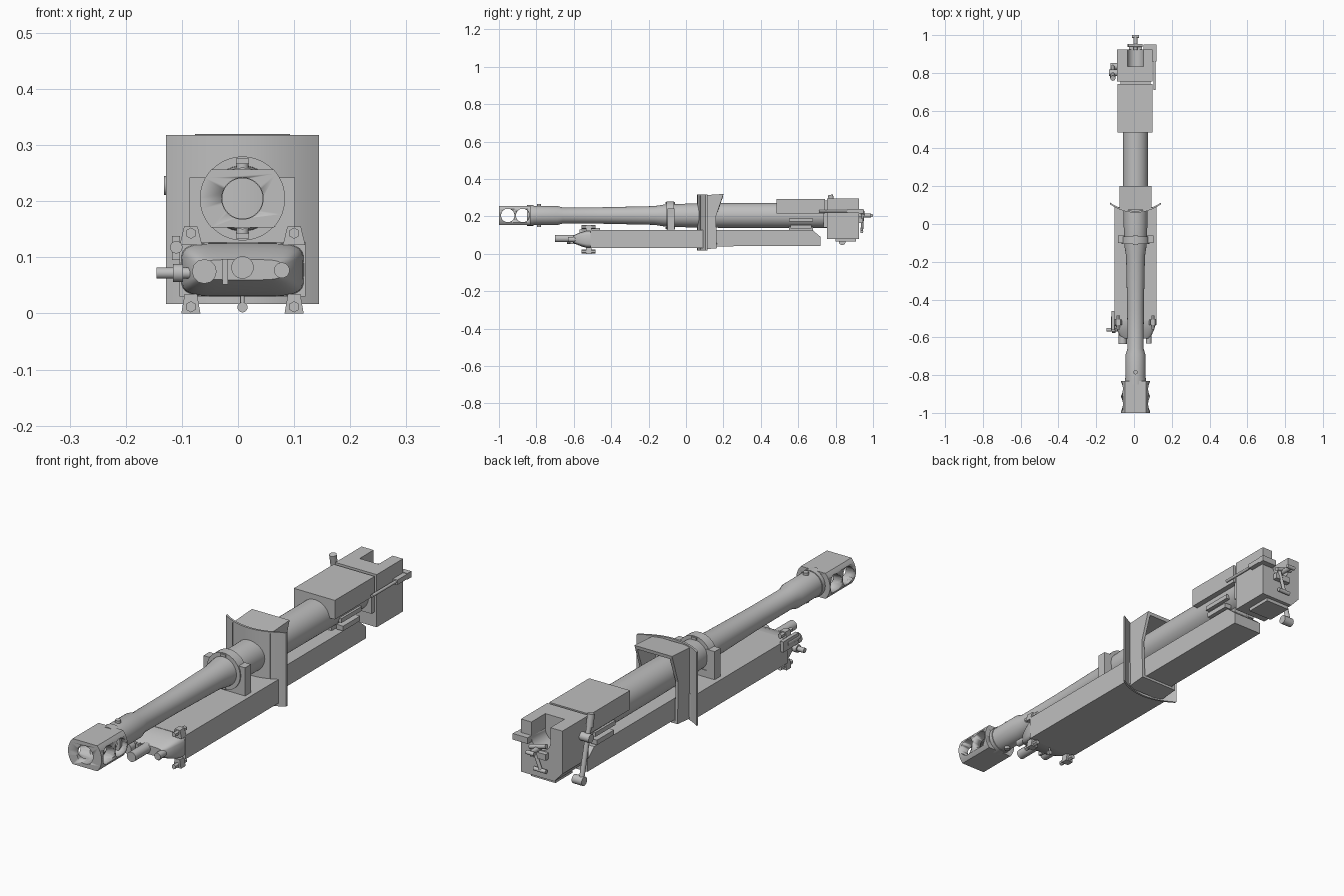
import bpy, bmesh, math
from mathutils import Vector, Matrix

if "Cube" in bpy.data.objects:
    bpy.data.objects.remove(bpy.data.objects["Cube"])

CX, CZ = 0.008, 0.205          # bore axis
grey = bpy.data.materials.new("gun_grey")
grey.diffuse_color = (0.52, 0.52, 0.52, 1)
grey.use_nodes = True
grey.node_tree.nodes["Principled BSDF"].inputs["Base Color"].default_value = grey.diffuse_color


def finish(bm, name, smooth=False):
    bmesh.ops.recalc_face_normals(bm, faces=bm.faces[:])
    me = bpy.data.meshes.new(name)
    bm.to_mesh(me)
    bm.free()
    ob = bpy.data.objects.new(name, me)
    bpy.context.collection.objects.link(ob)
    me.materials.append(grey)
    if smooth:
        bpy.ops.object.select_all(action='DESELECT')
        ob.select_set(True)
        bpy.context.view_layer.objects.active = ob
        bpy.ops.object.shade_smooth_by_angle(angle=math.radians(35))
    return ob


def box(name, x0, x1, y0, y1, z0, z1):
    return prism(name, [(x0, z0), (x1, z0), (x1, z1), (x0, z1)], y0, y1, 'Y')


def prism(name, pts, a, b, axis, smooth=False):
    """Extrude a 2D outline: X takes (y,z), Y takes (x,z), Z takes (x,y)."""
    put = {'X': lambda p, t: (t, p[0], p[1]), 'Y': lambda p, t: (p[0], t, p[1]),
           'Z': lambda p, t: (p[0], p[1], t)}[axis]
    bm = bmesh.new()
    va = [bm.verts.new(put(p, a)) for p in pts]
    vb = [bm.verts.new(put(p, b)) for p in pts]
    n = len(pts)
    bm.faces.new(va)
    bm.faces.new(vb[::-1])
    for i in range(n):
        bm.faces.new((va[i], va[(i + 1) % n], vb[(i + 1) % n], vb[i]))
    return finish(bm, name, smooth)


def rod(name, p, q, r, sides=20):
    p, q = Vector(p), Vector(q)
    d = q - p
    bm = bmesh.new()
    bmesh.ops.create_cone(bm, cap_ends=True, segments=sides, radius1=r, radius2=r, depth=d.length,
                          matrix=Matrix.Translation((p + q) / 2) @ d.to_track_quat('Z', 'Y').to_matrix().to_4x4())
    return finish(bm, name, True)


def lathe(name, prof, closed=False, x=CX, z=CZ, n=40):
    """Revolve (y, radius) points about a lengthwise axis."""
    bm = bmesh.new()
    rings = [[bm.verts.new((x + r * math.cos(k * math.tau / n), y, z + r * math.sin(k * math.tau / n)))
              for k in range(n)] for y, r in prof]
    pairs = list(zip(rings, rings[1:]))
    if closed:
        pairs.append((rings[-1], rings[0]))
    else:
        bm.faces.new(rings[0])
        bm.faces.new(rings[-1])
    for a, b in pairs:
        for k in range(n):
            bm.faces.new((a[k], a[(k + 1) % n], b[(k + 1) % n], b[k]))
    return finish(bm, name, True)


def cut(ob, cutter):
    cutter.hide_render = True
    cutter.hide_set(True)
    m = ob.modifiers.new("cut", 'BOOLEAN')
    m.operation, m.solver, m.object = 'DIFFERENCE', 'EXACT', cutter
    bpy.context.view_layer.update()
    me = bpy.data.meshes.new_from_object(ob.evaluated_get(bpy.context.evaluated_depsgraph_get()))
    ob.modifiers.clear()
    ob.data = me
    bpy.data.objects.remove(cutter)


# Barrel with a hollow bore
lathe("barrel", [(-0.84, 0.036), (-0.84, 0.052), (-0.69, 0.052), (-0.66, 0.043), (-0.45, 0.044),
                 (-0.17, 0.050), (-0.12, 0.058), (0.0, 0.063), (0.2, 0.066), (0.76, 0.068), (0.76, 0.036)], True)
lathe("barrel_collar", [(-0.105, 0.05), (-0.105, 0.075), (-0.065, 0.075), (-0.065, 0.05)], True)
lathe("muzzle_ring", [(-0.85, 0.04), (-0.85, 0.055), (-0.815, 0.055), (-0.815, 0.04)], True)
for s in (-1, 1):
    rod("barrel_pin", (CX, -0.785, CZ + s * 0.045), (CX, -0.785, CZ + s * 0.062), 0.011)
    box("collar_key", CX - 0.012, CX + 0.012, -0.11, -0.06, CZ + s * 0.066 - 0.005, CZ + s * 0.066 + 0.005)

# Muzzle brake: flat top and bottom, round cheeks, two cross ports
a = math.asin(0.052 / 0.076)
cheek = [-a + 2 * a * i / 12 for i in range(13)]
outline = [(CX + s * 0.076 * math.cos(t), CZ + s * 0.076 * math.sin(t)) for s in (1, -1) for t in cheek]
brake = prism("muzzle_brake", outline, -1.0, -0.832, 'Y', True)
cut(brake, rod("bore_cutter", (CX, -1.1, CZ), (CX, -0.8, CZ), 0.037, 40))
for y in (-0.953, -0.873):
    cut(brake, rod("port_cutter", (-0.2, y, CZ), (0.2, y, CZ), 0.036, 32))

# Yoke clamped on the collar
for s in (-1, 1):
    x0, x1 = sorted((CX + s * 0.058, CX + s * 0.094))
    box("yoke_arm", x0, x1, -0.1, -0.062, 0.125, 0.242)
box("yoke_base", CX - 0.075, CX + 0.075, -0.1, -0.062, 0.12, 0.155)

# Front recoil trough with narrower rear trough
box("front_trough", CX - 0.112, CX + 0.112, -0.51, 0.09, 0.03, 0.127)
prism("rear_trough", [(0.08, 0.04), (0.72, 0.042), (0.72, 0.09), (0.675, 0.128), (0.08, 0.128)],
      CX - 0.066, CX + 0.066, 'X')
box("rear_guide", CX - 0.03, CX + 0.03, 0.55, 0.68, 0.12, 0.17)
for s in (-1, 1):
    x0, x1 = sorted((CX + s * 0.045, CX + s * 0.075))
    box("guide_rail", x0, x1, 0.55, 0.68, 0.172, 0.19)
    box("guide_foot", x0, x1, 0.56, 0.67, 0.135, 0.155)

# Domed front cap: shrinking rounded sections
bm = bmesh.new()
rings = []
for y, w, h in [(-0.505, 0.11, 0.048), (-0.53, 0.108, 0.047), (-0.56, 0.098, 0.038),
                (-0.59, 0.085, 0.026), (-0.605, 0.07, 0.018)]:
    ring = []
    for k in range(32):
        c, s = math.cos(k * math.tau / 32), math.sin(k * math.tau / 32)
        ring.append(bm.verts.new((CX + w * math.copysign(abs(c) ** 0.4, c), y,
                                  0.078 + h * math.copysign(abs(s) ** 0.4, s))))
    rings.append(ring)
for p, q in zip(rings, rings[1:]):
    for k in range(32):
        bm.faces.new((p[k], p[(k + 1) % 32], q[(k + 1) % 32], q[k]))
bm.faces.new(rings[0])
bm.faces.new(rings[-1])
finish(bm, "trough_cap", True)

# Cap fittings
rod("center_plug", (CX, -0.58, 0.082), (CX, -0.70, 0.082), 0.020)
rod("left_plug", (-0.06, -0.56, 0.075), (-0.06, -0.635, 0.075), 0.022, 12)
rod("right_plug", (0.078, -0.56, 0.077), (0.078, -0.632, 0.077), 0.014)
box("small_handle", -0.028, -0.018, -0.62, -0.58, 0.052, 0.097)
rod("side_valve", (-0.085, -0.56, 0.072), (-0.145, -0.56, 0.072), 0.010)
rod("side_valve_flange", (-0.098, -0.56, 0.072), (-0.116, -0.56, 0.072), 0.016)
box("side_bracket", -0.118, -0.103, -0.56, -0.46, 0.095, 0.138)
rod("bracket_pin", (-0.11, -0.57, 0.118), (-0.11, -0.49, 0.118), 0.011)
rod("drain_stem", (CX, -0.52, 0.015), (CX, -0.52, 0.035), 0.004)
rod("drain_eye", (CX, -0.526, 0.011), (CX, -0.514, 0.011), 0.009)
for s in (-1, 1):
    x = CX + s * 0.092
    for z0, z1, zb in ((0.0, 0.035, 0.012), (0.122, 0.155, 0.143)):
        prism("corner_lug", [(x - 0.017, z0), (x + 0.017, z0), (x + 0.011, z1), (x - 0.011, z1)]
              if z0 == 0 else [(x - 0.02, z0), (x + 0.02, z0), (x + 0.012, z1), (x - 0.012, z1)],
              -0.535, -0.505, 'Y')
        rod("lug_bolt", (x, -0.558, zb), (x, -0.485, zb), 0.010, 6)

# Curved shield, swept back toward both edges
arc = [(CX + 0.136 * t, 0.060 + 0.045 * t * t) for t in [i / 12 - 1 for i in range(25)]]
prism("shield", arc + [(x, y + 0.009) for x, y in arc[::-1]], 0.017, 0.318, 'Z', True)

# Mantlet frame behind the shield, hollow at the back
bm = bmesh.new()
loops = []
for w, zb, zt, ys in [(0.085, 0.022, 0.312, None), (0.085, 0.03, 0.32, (0.165, 0.16, 0.2)),
                      (0.073, 0.04, 0.306, (0.165, 0.16, 0.198)), (0.073, 0.045, 0.300, None)]:
    zs = [zb, 0.2, zt]
    yy = ys or (0.075, 0.075, 0.075)
    loops.append([bm.verts.new((CX - w, y, z)) for y, z in zip(yy, zs)] +
                 [bm.verts.new((CX + w, y, z)) for y, z in list(zip(yy, zs))[::-1]])
for p, q in zip(loops, loops[1:]):
    for k in range(6):
        bm.faces.new((p[k], p[(k + 1) % 6], q[(k + 1) % 6], q[k]))
bm.faces.new(loops[-1])
finish(bm, "mantlet_frame")

# Breech housing and breech ring
box("breech_cover", CX - 0.095, CX + 0.09, 0.485, 0.742, 0.215, 0.293)
lower = [(-0.097, 0.295), (0.09, 0.295), (0.09, 0.08), (-0.06, 0.08), (-0.097, 0.12)]
breech = prism("breech_block", [(CX + x, z) for x, z in lower], 0.755, 0.925, 'Y')
cut(breech, rod("loading_cutter", (CX, 0.835, CZ + 0.03), (CX, 1.0, CZ + 0.03), 0.043, 32))
cut(breech, box("loading_slot_cutter", CX - 0.043, CX + 0.043, 0.835, 1.0, CZ + 0.03, 0.4))
box("breech_neck", CX - 0.08, CX + 0.08, 0.735, 0.76, 0.14, 0.285)
box("breech_foot", CX - 0.055, CX + 0.055, 0.80, 0.91, 0.066, 0.085)

# Right operating handle
box("handle_bracket", 0.05, 0.118, 0.925, 0.95, 0.215, 0.24)
box("handle_arm", 0.098, 0.118, 0.86, 0.95, 0.218, 0.238)
rod("handle_rod", (0.108, 0.87, 0.228), (0.108, 0.71, 0.228), 0.006)

# Left crank lever
rod("crank_lever", (-0.112, 0.775, 0.31), (-0.112, 0.835, 0.065), 0.010)
rod("crank_grip", (-0.112, 0.772, 0.315), (-0.112, 0.782, 0.265), 0.014)
rod("crank_pivot", (-0.08, 0.80, 0.228), (-0.132, 0.80, 0.228), 0.017)
rod("crank_hub", (-0.08, 0.835, 0.065), (-0.125, 0.835, 0.065), 0.018)

# Firing mechanism at the rear
box("firing_plate", CX - 0.035, CX + 0.035, 0.92, 0.945, 0.165, 0.19)
rod("firing_pin_case", (CX, 0.92, 0.205), (CX, 0.99, 0.205), 0.010)
rod("firing_crossbar", (CX - 0.018, 0.992, 0.205), (CX + 0.018, 0.992, 0.205), 0.008)
rod("firing_link", (CX + 0.02, 0.945, 0.20), (CX - 0.01, 0.94, 0.12), 0.007)
rod("firing_toggle", (CX - 0.035, 0.94, 0.118), (CX + 0.02, 0.94, 0.118), 0.008)
rod("firing_arm", (CX - 0.04, 0.945, 0.225), (CX + 0.035, 0.945, 0.205), 0.009)
